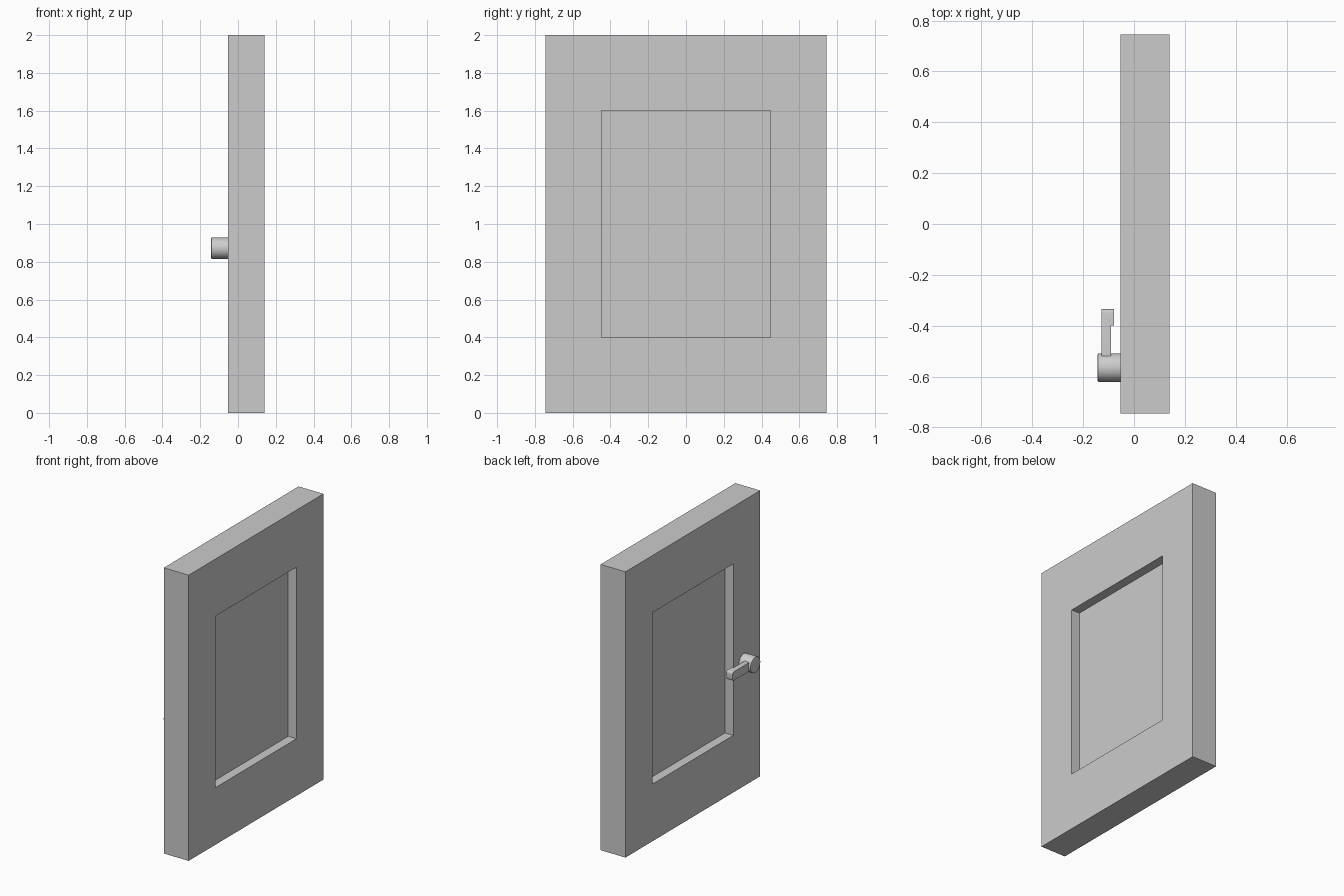
import bpy, bmesh, math
from mathutils import Matrix, Vector

if "Cube" in bpy.data.objects:
    bpy.data.objects.remove(bpy.data.objects["Cube"])

X0, X1, HALF_W, HEIGHT = -0.053, 0.14, 0.745, 2.0
RECESS = 0.064


def make_object(name, bm):
    bmesh.ops.recalc_face_normals(bm, faces=bm.faces)
    mesh = bpy.data.meshes.new(name)
    bm.to_mesh(mesh)
    bm.free()
    obj = bpy.data.objects.new(name, mesh)
    bpy.context.collection.objects.link(obj)
    return obj


def smooth(obj):
    bpy.ops.object.select_all(action='DESELECT')
    obj.select_set(True)
    bpy.context.view_layer.objects.active = obj
    bpy.ops.object.shade_smooth_by_angle(angle=math.radians(35))


# Door slab with a recessed panel on both faces
bm = bmesh.new()
bmesh.ops.create_cube(bm, size=1, matrix=Matrix.Translation(((X0 + X1) / 2, 0, HEIGHT / 2))
                      @ Matrix.Diagonal((X1 - X0, 2 * HALF_W, HEIGHT, 1)))
bm.normal_update()
for face in [f for f in bm.faces if abs(f.normal.x) > 0.9]:
    side = math.copysign(1, face.normal.x)
    bmesh.ops.inset_region(bm, faces=[face], thickness=0.1)
    for v in face.verts:
        v.co.y = math.copysign(0.447, v.co.y)
        v.co.z = 1.6 if v.co.z > 1 else 0.4
    panel = bmesh.ops.extrude_discrete_faces(bm, faces=[face])['faces'][0]
    for v in panel.verts:
        v.co.x -= side * RECESS
make_object("door_slab", bm)

# Round handle hub, softened at its outer rim
hub_len = 0.1
bm = bmesh.new()
bmesh.ops.create_cone(bm, cap_ends=True, segments=32, radius1=0.056, radius2=0.056, depth=hub_len,
                      matrix=Matrix.Translation((-0.143 + hub_len / 2, -0.565, 0.872))
                      @ Matrix.Rotation(math.pi / 2, 4, 'Y'))
rim = [e for e in bm.edges if all(v.co.x < -0.14 for v in e.verts)]
bmesh.ops.bevel(bm, geom=rim, offset=0.005, segments=2, profile=0.5, affect='EDGES')
smooth(make_object("handle_hub", bm))

# Lever: stepped plan outline extruded upward, rounded at the free end
outline = [(-0.127, -0.54), (-0.09, -0.54), (-0.09, -0.40),
           (-0.078, -0.40), (-0.078, -0.335), (-0.127, -0.335)]
bm = bmesh.new()
base = bm.faces.new([bm.verts.new((x, y, 0.841)) for x, y in outline])
ext = bmesh.ops.extrude_face_region(bm, geom=[base])['geom']
bmesh.ops.translate(bm, vec=Vector((0, 0, 0.062)),
                    verts=[g for g in ext if isinstance(g, bmesh.types.BMVert)])
tip = [e for e in bm.edges if all(v.co.y > -0.34 for v in e.verts)
       and abs(e.verts[0].co.z - e.verts[1].co.z) < 0.001]
bmesh.ops.bevel(bm, geom=tip, offset=0.014, segments=4, profile=0.5, affect='EDGES')
smooth(make_object("handle_lever", bm))
